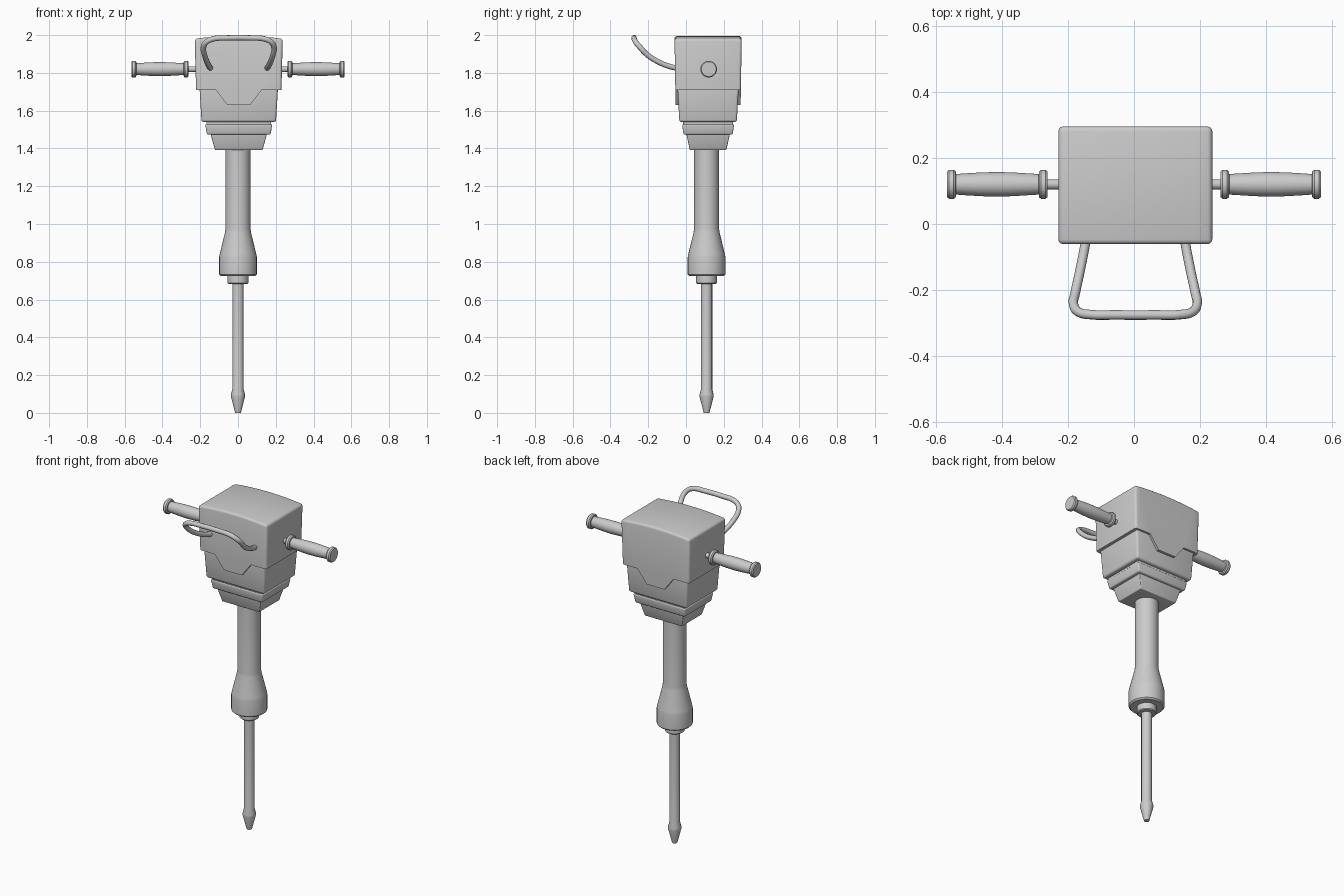
import bpy
import bmesh
import math
from mathutils import Matrix, Vector

default = bpy.data.objects.get("Cube")
if default:
    bpy.data.objects.remove(default, do_unlink=True)

# Single flat grey
grey = bpy.data.materials.new("plain_grey")
grey.use_nodes = True
COLOUR = (0.6, 0.6, 0.6, 1.0)
grey.diffuse_color = COLOUR
grey.node_tree.nodes["Principled BSDF"].inputs["Base Color"].default_value = COLOUR

CX, CY = 0.004, 0.117   # centre of the housing
TUBE_Y = 0.109          # axis of the barrel and chisel


def finish(name, bm, angle=35):
    bmesh.ops.recalc_face_normals(bm, faces=bm.faces[:])
    mesh = bpy.data.meshes.new(name)
    bm.to_mesh(mesh)
    bm.free()
    mesh.materials.append(grey)
    mesh.shade_smooth()
    mesh.set_sharp_from_angle(angle=math.radians(angle))
    obj = bpy.data.objects.new(name, mesh)
    bpy.context.collection.objects.link(obj)
    return obj


def round_edges(bm, width, segments=3):
    bmesh.ops.recalc_face_normals(bm, faces=bm.faces[:])
    edges = [e for e in bm.edges if e.calc_face_angle(0) > math.radians(30)]
    bmesh.ops.bevel(bm, geom=edges, offset=width, segments=segments,
                    profile=0.5, affect='EDGES', clamp_overlap=True)


def frustum(name, z0, size0, z1, size1, width):
    """Tapered block with rounded edges; sizes are half widths."""
    bm = bmesh.new()
    bmesh.ops.create_cube(bm, size=2)
    for v in bm.verts:
        z, (hx, hy) = (z1, size1) if v.co.z > 0 else (z0, size0)
        v.co = Vector((CX + v.co.x * hx, CY + v.co.y * hy, z))
    round_edges(bm, width)
    return finish(name, bm)


def lathe(name, profile, matrix, sides=32):
    """Closed turned solid from (radius, height) points."""
    bm = bmesh.new()
    points = [(0, profile[0][1])] + profile + [(0, profile[-1][1])]
    verts = [bm.verts.new((r, 0, h)) for r, h in points]
    edges = [bm.edges.new(pair) for pair in zip(verts, verts[1:])]
    bmesh.ops.spin(bm, geom=verts + edges, axis=(0, 0, 1), cent=(0, 0, 0),
                   angle=math.tau, steps=sides)
    bmesh.ops.remove_doubles(bm, verts=bm.verts[:], dist=1e-5)
    bm.transform(matrix)
    return finish(name, bm)


# Top cover: crowned outline with a hanging tab, extruded front to back
bm = bmesh.new()
arch = [(0.233 - 0.0466 * i, 1.995 - 0.014 * (1 - i / 5) ** 2) for i in range(11)]
outline = arch + [(-0.226, 1.71), (-0.122, 1.71), (-0.06, 1.63),
                  (0.06, 1.63), (0.122, 1.71), (0.226, 1.71)]
face = bm.faces.new([bm.verts.new((CX + x, CY - 0.178, z)) for x, z in outline])
out = bmesh.ops.extrude_face_region(bm, geom=[face])
for item in out["geom"]:
    if isinstance(item, bmesh.types.BMVert):
        item.co.y = CY + 0.178
for v in bm.verts:
    v.co.y = CY + (v.co.y - CY) * (1 - 0.09 * (1.99 - v.co.z))
bmesh.ops.recalc_face_normals(bm, faces=bm.faces[:])
rim = [e for e in bm.edges if e.calc_face_angle(0) > math.radians(30)
       and max(v.co.z for v in e.verts) > 1.9]
bmesh.ops.bevel(bm, geom=rim, offset=0.014, segments=3, profile=0.5,
                affect='EDGES', clamp_overlap=True)
finish("top_cover", bm)

# Stepped housing under the cover
frustum("main_housing", 1.54, (0.197, 0.152), 1.76, (0.210, 0.164), 0.012)
frustum("housing_groove", 1.51, (0.172, 0.132), 1.56, (0.172, 0.132), 0.004)
frustum("housing_step", 1.473, (0.168, 0.130), 1.528, (0.178, 0.138), 0.008)
frustum("housing_base", 1.392, (0.126, 0.097), 1.49, (0.153, 0.118), 0.004)

# Barrel with flared nose, retaining collar and chisel
down_axis = Matrix.Translation((0, TUBE_Y, 0))
lathe("barrel", [(0.092, 0.725), (0.1, 0.733), (0.1, 0.825), (0.097, 0.84),
                 (0.069, 0.955), (0.066, 0.975), (0.066, 1.42)], down_axis)
lathe("collar", [(0.05, 0.683), (0.055, 0.688), (0.055, 0.74)], down_axis)
lathe("chisel", [(0.015, 0), (0.037, 0.085), (0.037, 0.098),
                 (0.030, 0.125), (0.030, 0.70)], down_axis, 16)

# Side handles: rod, flanged grip with a slight belly
grip = [(0.015, 0.2), (0.015, 0.262), (0.039, 0.262), (0.044, 0.268),
        (0.044, 0.281), (0.039, 0.287), (0.031, 0.288), (0.033, 0.32),
        (0.036, 0.37), (0.037, 0.415), (0.036, 0.46), (0.033, 0.51),
        (0.031, 0.538), (0.039, 0.539), (0.044, 0.545), (0.044, 0.559),
        (0.039, 0.565)]
for side, name in ((1, "left_handle"), (-1, "right_handle")):
    turn = Matrix.Rotation(side * math.pi / 2, 4, 'Y')
    lathe(name, grip, Matrix.Translation((0, 0.12, 1.82)) @ turn)

# Bent carrying loop at the front
half = [(0.146, -0.03, 1.822), (0.155, -0.08, 1.832), (0.169, -0.15, 1.86),
        (0.182, -0.21, 1.9), (0.187, -0.242, 1.934), (0.172, -0.266, 1.963),
        (0.135, -0.274, 1.98), (0.06, -0.275, 1.985)]
path = half + [(-x, y, z) for x, y, z in reversed(half)]
curve = bpy.data.curves.new("carry_loop_path", 'CURVE')
curve.dimensions = '3D'
curve.bevel_depth = 0.0145
curve.bevel_resolution = 3
curve.resolution_u = 5
curve.use_fill_caps = True
spline = curve.splines.new('BEZIER')
spline.bezier_points.add(len(path) - 1)
for point, (x, y, z) in zip(spline.bezier_points, path):
    point.co = (CX + x, y, z)
    point.handle_left_type = point.handle_right_type = 'AUTO'
curve.materials.append(grey)
loop = bpy.data.objects.new("carry_loop", curve)
bpy.context.collection.objects.link(loop)
